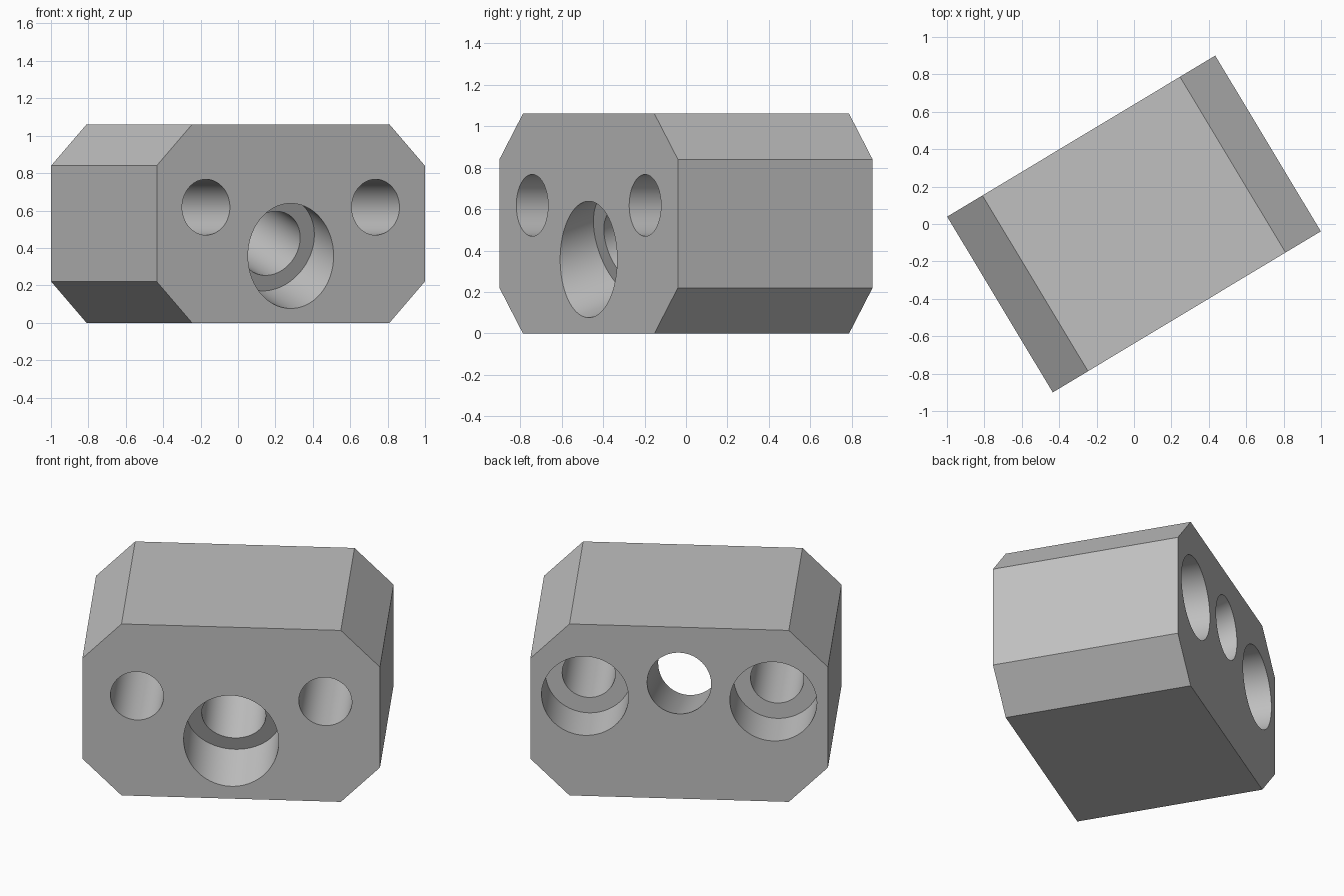
import bpy
import bmesh
from math import cos, sin, radians, pi
from mathutils import Matrix, Vector

cube = bpy.data.objects.get("Cube")
if cube:
    bpy.data.objects.remove(cube, do_unlink=True)

W, D, H, C = 0.836, 0.548, 1.06, 0.22   # half width, half depth, height, chamfer
TURN = radians(31)
TILT = radians(18)

gray = bpy.data.materials.new("plain gray")
gray.use_nodes = True
color = (0.53, 0.53, 0.53, 1)
gray.diffuse_color = color
gray.node_tree.nodes["Principled BSDF"].inputs["Base Color"].default_value = color


def make_object(name, bm):
    bmesh.ops.recalc_face_normals(bm, faces=bm.faces)
    mesh = bpy.data.meshes.new(name)
    bm.to_mesh(mesh)
    bm.free()
    mesh.materials.append(gray)
    obj = bpy.data.objects.new(name, mesh)
    bpy.context.collection.objects.link(obj)
    return obj


def stepped_cutter(name, start, direction, wide, narrow, step, length, sides=96):
    """Solid of a counterbored hole running from start along direction."""
    bm = bmesh.new()
    place = Matrix.Translation(start) @ Vector(direction).to_track_quat('Z', 'Y').to_matrix().to_4x4()
    rings = []
    for along, radius in ((-0.3, wide), (step, wide), (step, narrow), (length, narrow)):
        rings.append([bm.verts.new(place @ Vector((radius * cos(2 * pi * i / sides),
                                                   radius * sin(2 * pi * i / sides), along)))
                      for i in range(sides)])
    for a, b in zip(rings, rings[1:]):
        for i in range(sides):
            j = (i + 1) % sides
            bm.faces.new((a[i], a[j], b[j], b[i]))
    bm.faces.new(rings[0])
    bm.faces.new(rings[-1])
    obj = make_object(name, bm)
    obj.hide_render = True
    return obj


# Block: chamfered outline extruded front to back
outline = [(-W + C, 0), (W - C, 0), (W, C), (W, H - C),
           (W - C, H), (-W + C, H), (-W, H - C), (-W, C)]
bm = bmesh.new()
face = bm.faces.new([bm.verts.new((x, -D, z)) for x, z in outline])
moved = bmesh.ops.extrude_face_region(bm, geom=[face])["geom"]
bmesh.ops.translate(bm, vec=(0, 2 * D, 0),
                    verts=[v for v in moved if isinstance(v, bmesh.types.BMVert)])
block = make_object("mounting_block", bm)

# Holes: tilted one from the front, two straight ones from the back
cutters = [stepped_cutter("tilted_hole_cutter", (0, -D, 0.357), (0, cos(TILT), sin(TILT)),
                          0.267, 0.18, 0.218, 1.6)]
for side, x in (("right", -0.529), ("left", 0.529)):
    cutters.append(stepped_cutter(side + "_hole_cutter", (x, D, 0.618), (0, -1, 0),
                                  0.244, 0.149, 0.3, 1.4))

bpy.ops.object.select_all(action='DESELECT')
bpy.context.view_layer.objects.active = block
block.select_set(True)
for cutter in cutters:
    mod = block.modifiers.new(cutter.name, 'BOOLEAN')
    mod.operation = 'DIFFERENCE'
    mod.solver = 'EXACT'
    mod.object = cutter
    bpy.ops.object.modifier_apply(modifier=mod.name)
for cutter in cutters:
    bpy.data.objects.remove(cutter, do_unlink=True)

bpy.ops.object.shade_smooth_by_angle(angle=radians(25))
block.rotation_euler.z = TURN
